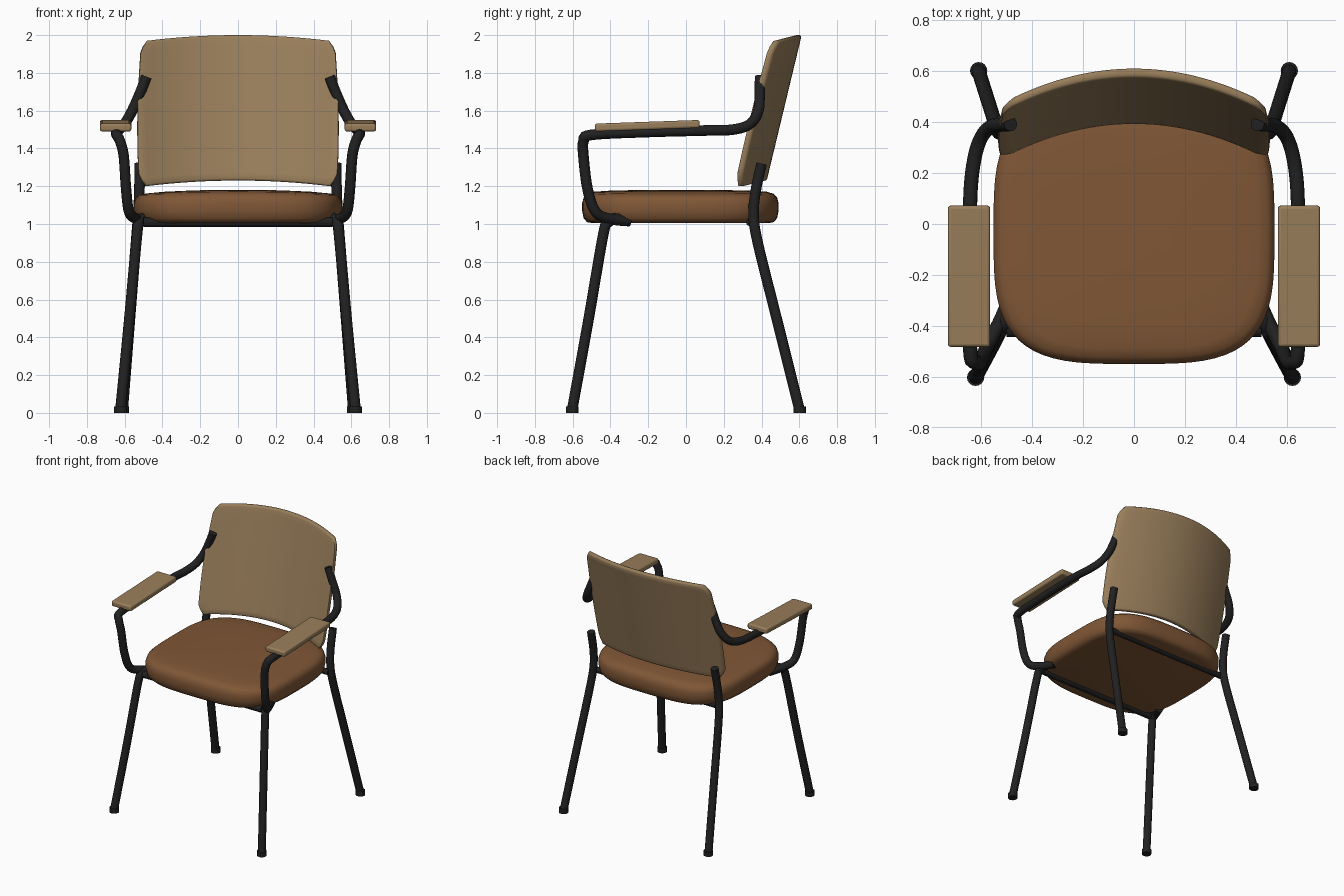
import bpy, bmesh, math
from mathutils import Vector

if "Cube" in bpy.data.objects:
    bpy.data.objects.remove(bpy.data.objects["Cube"])


def material(name, rgb):
    m = bpy.data.materials.new(name)
    m.diffuse_color = (*rgb, 1)
    m.use_nodes = True
    m.node_tree.nodes["Principled BSDF"].inputs["Base Color"].default_value = m.diffuse_color
    return m


WOOD = material("light wood", (0.32, 0.21, 0.105))
LEATHER = material("brown leather", (0.215, 0.095, 0.037))
METAL = material("black metal", (0.015, 0.015, 0.016))


def finish(obj, mat, angle=40):
    obj.data.materials.clear()
    obj.data.materials.append(mat)
    bpy.ops.object.select_all(action='DESELECT')
    obj.select_set(True)
    bpy.context.view_layer.objects.active = obj
    bpy.ops.object.shade_smooth_by_angle(angle=math.radians(angle))
    return obj


def from_bmesh(name, bm, mat, angle=40):
    bmesh.ops.recalc_face_normals(bm, faces=bm.faces)
    me = bpy.data.meshes.new(name)
    bm.to_mesh(me)
    bm.free()
    obj = bpy.data.objects.new(name, me)
    bpy.context.collection.objects.link(obj)
    return finish(obj, mat, angle)


def smooth_path(pts, steps=5):
    """Catmull-Rom samples through the points."""
    p = [Vector(q) for q in pts]
    p = [2 * p[0] - p[1]] + p + [2 * p[-1] - p[-2]]
    out = []
    for a, b, c, d in zip(p, p[1:], p[2:], p[3:]):
        for i in range(steps):
            t = i / steps
            out.append(0.5 * (2 * b + (c - a) * t + (2 * a - 5 * b + 4 * c - d) * t * t
                              + (3 * b - a - 3 * c + d) * t ** 3))
    return out + [p[-2]]


def tube(name, pts, r=0.028, sides=14):
    path = smooth_path(pts)
    bm = bmesh.new()
    rings, normal = [], None
    for i, q in enumerate(path):
        tan = (path[min(i + 1, len(path) - 1)] - path[max(i - 1, 0)]).normalized()
        n = normal or Vector((0.3, 1, 0.2))
        normal = (n - tan * n.dot(tan)).normalized()
        side = tan.cross(normal)
        rings.append([bm.verts.new(q + r * (math.cos(a) * normal + math.sin(a) * side))
                      for a in (2 * math.pi * k / sides for k in range(sides))])
    for a, b in zip(rings, rings[1:]):
        for k in range(sides):
            j = (k + 1) % sides
            bm.faces.new((a[k], a[j], b[j], b[k]))
    bm.faces.new(rings[0])
    bm.faces.new(rings[-1])
    return from_bmesh(name, bm, METAL, 50)


def loft(name, rings, mat, angle):
    bm = bmesh.new()
    vs = [[bm.verts.new(p) for p in ring] for ring in rings]
    n = len(vs[0])
    for a, b in zip(vs, vs[1:]):
        for k in range(n):
            bm.faces.new((a[k], a[(k + 1) % n], b[(k + 1) % n], b[k]))
    bm.faces.new(vs[0])
    bm.faces.new(vs[-1])
    return from_bmesh(name, bm, mat, angle)


# Seat cushion: stacked rounded-square outlines, softly domed on top
def seat_ring(scale, z, drop, n=64):
    ring = []
    for k in range(n):
        a = 2 * math.pi * k / n
        c, s = math.cos(a), math.sin(a)
        e = 2 / 3.5
        x = 0.552 * scale * math.copysign(abs(c) ** e, c)
        y = -0.03 + 0.52 * scale * math.copysign(abs(s) ** e, s)
        ring.append((x, y, z - drop * (x / 0.55) ** 2))
    return ring


seat_profile = [(0.90, 1.005, 0), (0.95, 1.01, 0), (0.985, 1.03, 0), (1.0, 1.07, 0),
                (1.0, 1.11, 0), (0.985, 1.14, 0.004), (0.95, 1.16, 0.008),
                (0.88, 1.171, 0.012), (0.7, 1.177, 0.012), (0.4, 1.18, 0.01), (0.1, 1.181, 0.01)]
loft("seat_cushion", [seat_ring(*p) for p in seat_profile], LEATHER, 60)


# Backrest: curved leaning panel with bowed edges and clipped corners
def back_point(u, v, inset, depth):
    z_mid = 1.23 + 0.77 * v
    half = 0.525 + 0.012 * math.sin(math.pi * min(1, v * 1.1)) - 0.008 * v
    half -= 0.035 * max(0, 1 - v / 0.09) ** 1.5 + 0.035 * max(0, (v - 0.92) / 0.08) ** 1.5
    x = u * (half - inset)
    z = z_mid - 0.03 * u * u
    z += inset * (1 - 2 * v)
    y = 0.393 + 0.234 * (z_mid - 1.23) - 0.132 * (x / 0.51) ** 2 + depth
    return (x, y, z)


def back_ring(inset, depth, nu=28, nv=24):
    edge = [(-1 + 2 * i / nu, 0) for i in range(nu)]
    edge += [(1, i / nv) for i in range(nv)]
    edge += [(1 - 2 * i / nu, 1) for i in range(nu)]
    edge += [(-1, 1 - i / nv) for i in range(nv)]
    return [back_point(u, v, inset, depth) for u, v in edge]


bm = bmesh.new()
NU, NV = 28, 24
layers = [(0.012, 0), (0.003, 0.004), (0, 0.012), (0, 0.028), (0.004, 0.034), (0.01, 0.037)]
loops = [[bm.verts.new(p) for p in back_ring(i, d)] for i, d in layers]
for a, b in zip(loops, loops[1:]):
    for k in range(len(a)):
        j = (k + 1) % len(a)
        bm.faces.new((a[k], a[j], b[j], b[k]))
for inset, depth in (layers[0], layers[-1]):
    grid = [[bm.verts.new(back_point(-1 + 2 * i / NU, j / NV, inset, depth))
             for i in range(NU + 1)] for j in range(NV + 1)]
    for j in range(NV):
        for i in range(NU):
            bm.faces.new((grid[j][i], grid[j][i + 1], grid[j + 1][i + 1], grid[j + 1][i]))
bmesh.ops.remove_doubles(bm, verts=bm.verts, dist=0.0005)
from_bmesh("backrest", bm, WOOD, 50)

for s, side in ((-1, "left"), (1, "right")):
    # Front leg, bending inward under the seat
    tube(f"front_leg_{side}", [(s * x, y, z) for x, y, z in (
        (0.622, -0.602, 0.02), (0.575, -0.515, 0.5), (0.534, -0.437, 0.95),
        (0.522, -0.41, 1.01), (0.505, -0.37, 1.03), (0.49, -0.31, 1.02))])
    # Rear leg, rising to the lower backrest
    tube(f"rear_leg_{side}", [(s * x, y, z) for x, y, z in (
        (0.61, 0.6, 0.02), (0.572, 0.48, 0.5), (0.54, 0.38, 0.9),
        (0.528, 0.358, 1.05), (0.522, 0.37, 1.18), (0.52, 0.4, 1.32))])
    # Arm tube from under the seat, around the armrest, up to the backrest
    tube(f"arm_tube_{side}", [(s * x, y, z) for x, y, z in (
        (0.49, -0.3, 1.015), (0.53, -0.39, 1.025), (0.575, -0.475, 1.06),
        (0.592, -0.52, 1.18), (0.605, -0.543, 1.36), (0.625, -0.542, 1.44),
        (0.643, -0.5, 1.472), (0.645, -0.2, 1.487), (0.643, 0.1, 1.495),
        (0.628, 0.25, 1.5), (0.6, 0.34, 1.53), (0.56, 0.383, 1.6),
        (0.52, 0.39, 1.69), (0.485, 0.392, 1.78))])
    # Wooden armrest pad
    bpy.ops.mesh.primitive_cube_add(size=1, location=(s * 0.648, -0.205, 1.52),
                                    rotation=(math.radians(2), 0, 0))
    pad = bpy.context.object
    pad.name = f"armrest_{side}"
    pad.scale = (0.166, 0.555, 0.042)
    bpy.ops.object.transform_apply(location=False, rotation=False, scale=True)
    bev = pad.modifiers.new("soft_edges", 'BEVEL')
    bev.width, bev.segments = 0.012, 3
    finish(pad, WOOD)
    # Foot caps
    for end, x, y in (("front", 0.622, -0.602), ("rear", 0.61, 0.602)):
        bpy.ops.mesh.primitive_cylinder_add(vertices=16, radius=0.034, depth=0.034,
                                            location=(s * x, y, 0.017))
        cap = bpy.context.object
        cap.name = f"{end}_foot_{side}"
        finish(cap, METAL)

# Crossbars under the seat
tube("front_crossbar", [(-0.5, -0.42, 1.01), (0, -0.42, 1.01), (0.5, -0.42, 1.01)], 0.025)
tube("rear_crossbar", [(-0.53, 0.34, 1.01), (0, 0.34, 1.01), (0.53, 0.34, 1.01)], 0.022)
